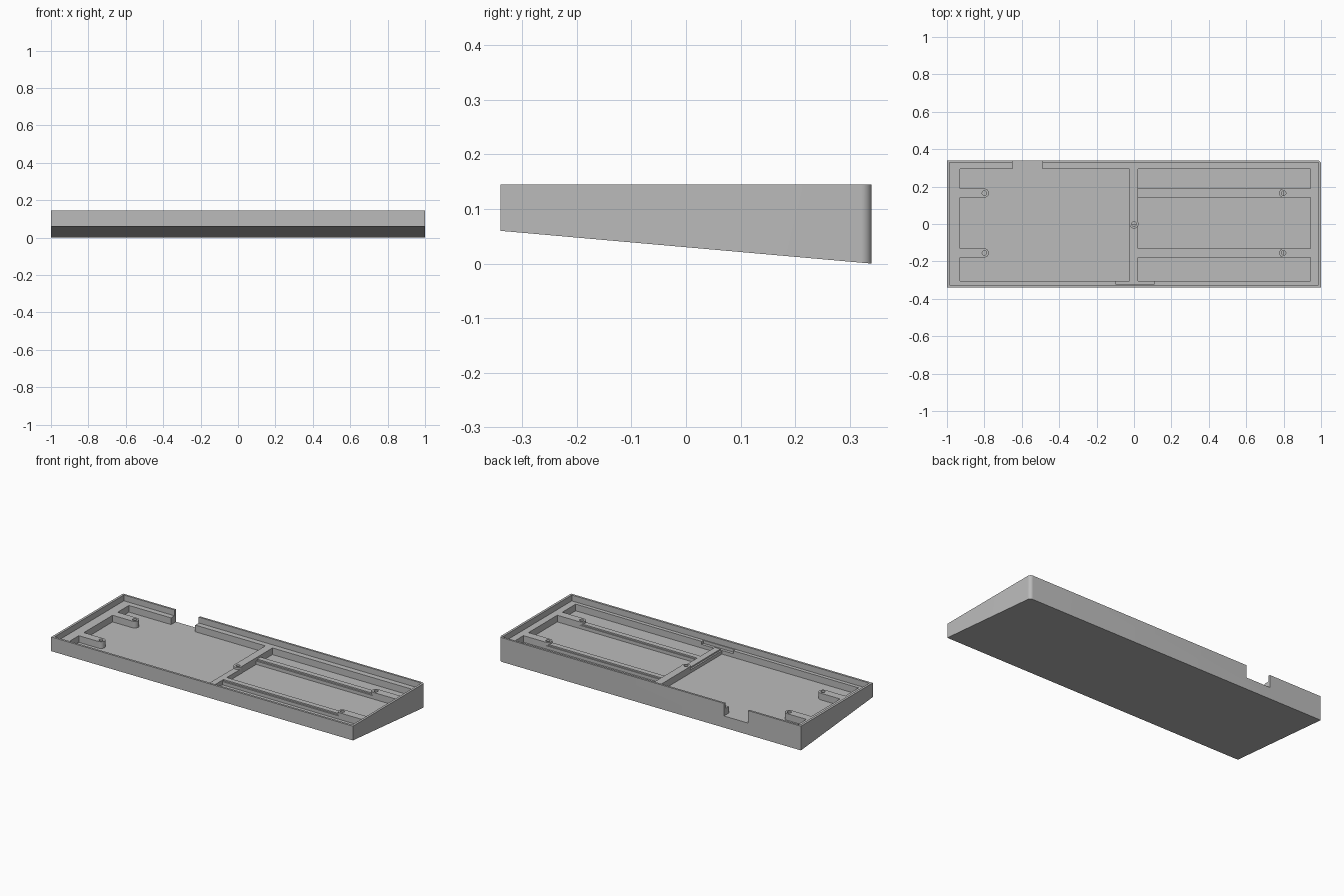
import bpy, bmesh, math

cube = bpy.data.objects.get("Cube")
if cube:
    bpy.data.objects.remove(cube, do_unlink=True)

grey = bpy.data.materials.new("plain_grey")
grey.use_nodes = True
COLOUR = (0.5, 0.5, 0.5, 1)
grey.diffuse_color = COLOUR
grey.node_tree.nodes["Principled BSDF"].inputs["Base Color"].default_value = COLOUR

HX, HY, TOP = 1.0, 0.34, 0.145      # half sizes and rim height
LEDGE, FLOOR, RIB = 0.11, 0.07, 0.09
LEFT, RIGHT, FRONT, BACK = -0.93, 0.945, -0.305, 0.295   # deep pocket limits
POST_X, POST_Y, POST_R = 0.8, (0.165, -0.155), 0.024


def arc(cx, cy, r, start, end, n):
    """Points along an arc, angles in degrees."""
    return [(cx + r * math.cos(math.radians(start + (end - start) * i / n)),
             cy + r * math.sin(math.radians(start + (end - start) * i / n)))
            for i in range(n + 1)]


def slab(name, outline, bottom, top):
    """Vertical prism over an outline; bottom may be a function of y."""
    bm = bmesh.new()
    low = bottom if callable(bottom) else lambda y: bottom
    base = [bm.verts.new((x, y, low(y))) for x, y in outline]
    lid = [bm.verts.new((x, y, top)) for x, y in outline]
    bm.faces.new(base[::-1])
    bm.faces.new(lid)
    for i in range(len(base)):
        j = (i + 1) % len(base)
        bm.faces.new((base[i], base[j], lid[j], lid[i]))
    bmesh.ops.recalc_face_normals(bm, faces=bm.faces)
    mesh = bpy.data.meshes.new(name)
    bm.to_mesh(mesh)
    bm.free()
    mesh.materials.append(grey)
    ob = bpy.data.objects.new(name, mesh)
    bpy.context.collection.objects.link(ob)
    return ob


def rect(x0, x1, y0, y1):
    return [(x0, y0), (x1, y0), (x1, y1), (x0, y1)]


def cut(ob, outline, z0, z1):
    """Carve a prism out of an object."""
    cutter = slab("cutter", outline, z0, z1)
    cutter.hide_render = True
    mod = ob.modifiers.new("cut", "BOOLEAN")
    mod.operation, mod.solver, mod.object = "DIFFERENCE", "EXACT", cutter
    bpy.context.view_layer.objects.active = ob
    bpy.ops.object.modifier_apply(modifier=mod.name)
    bpy.data.objects.remove(cutter, do_unlink=True)


def smooth(ob):
    bpy.ops.object.select_all(action="DESELECT")
    ob.select_set(True)
    bpy.context.view_layer.objects.active = ob
    bpy.ops.object.shade_smooth_by_angle(angle=math.radians(30))


# Wedge-shaped tray with one rounded back corner
r = 0.02
outline = [(-HX, -HY), (HX, -HY)] + arc(HX - r, HY - r, r, 0, 90, 8) + [(-HX, HY)]
tray = slab("tray", outline, lambda y: 0.06 * (HY - y) / (2 * HY), TOP)

# Rim recess, deep pocket, cable notch and front latch recess
cut(tray, rect(-0.986, 0.986, -0.327, 0.328), LEDGE, TOP + 0.1)
cut(tray, rect(LEFT, RIGHT, FRONT, BACK), FLOOR, TOP + 0.1)
cut(tray, rect(-0.65, -0.49, BACK - 0.02, HY + 0.1), FLOOR, TOP + 0.1)
cut(tray, rect(-0.1, 0.11, -0.322, FRONT + 0.02), LEDGE - 0.018, TOP + 0.1)
smooth(tray)

# Screw arms reaching in from both ends, with low ribs on the left half
for y, place in zip(POST_Y, ("back", "front")):
    for side, end, name in ((-1, LEFT, "right"), (1, RIGHT, "left")):
        tip = arc(side * POST_X, y, POST_R, 90, 90 + side * 180, 16)
        arm = slab(f"{place}_{name}_screw_arm",
                   tip + [(end, y - side * side * POST_R), (end, y + POST_R)],
                   FLOOR - 0.002, LEDGE)
        cut(arm, arc(side * POST_X, y, 0.012, 0, 345, 23), FLOOR + 0.01, LEDGE + 0.1)
        smooth(arm)
    slab(f"{place}_rib", rect(0.02, POST_X, y - POST_R, y + POST_R), FLOOR - 0.002, RIB)
    slab(f"{place}_rib_crest", rect(0.02, POST_X, y - POST_R + 0.01, y + POST_R - 0.006),
         RIB - 0.002, RIB + 0.008)

# Central divider: full height behind the middle post, stepped in front of it
slab("divider_back", rect(-0.025, 0.022, 0, BACK), FLOOR - 0.002, LEDGE)
slab("divider_front", rect(-0.025, 0.022, FRONT, 0), FLOOR - 0.002, RIB)
slab("divider_front_crest", rect(-0.015, 0.022, FRONT, 0), RIB - 0.002, RIB + 0.008)
post = slab("middle_post", arc(0, 0, POST_R, 0, 345, 23), FLOOR - 0.002, LEDGE + 0.0005)
for part in (post, bpy.data.objects["divider_back"]):
    cut(part, arc(0, 0, 0.012, 0, 345, 23), FLOOR + 0.01, LEDGE + 0.1)
smooth(post)
